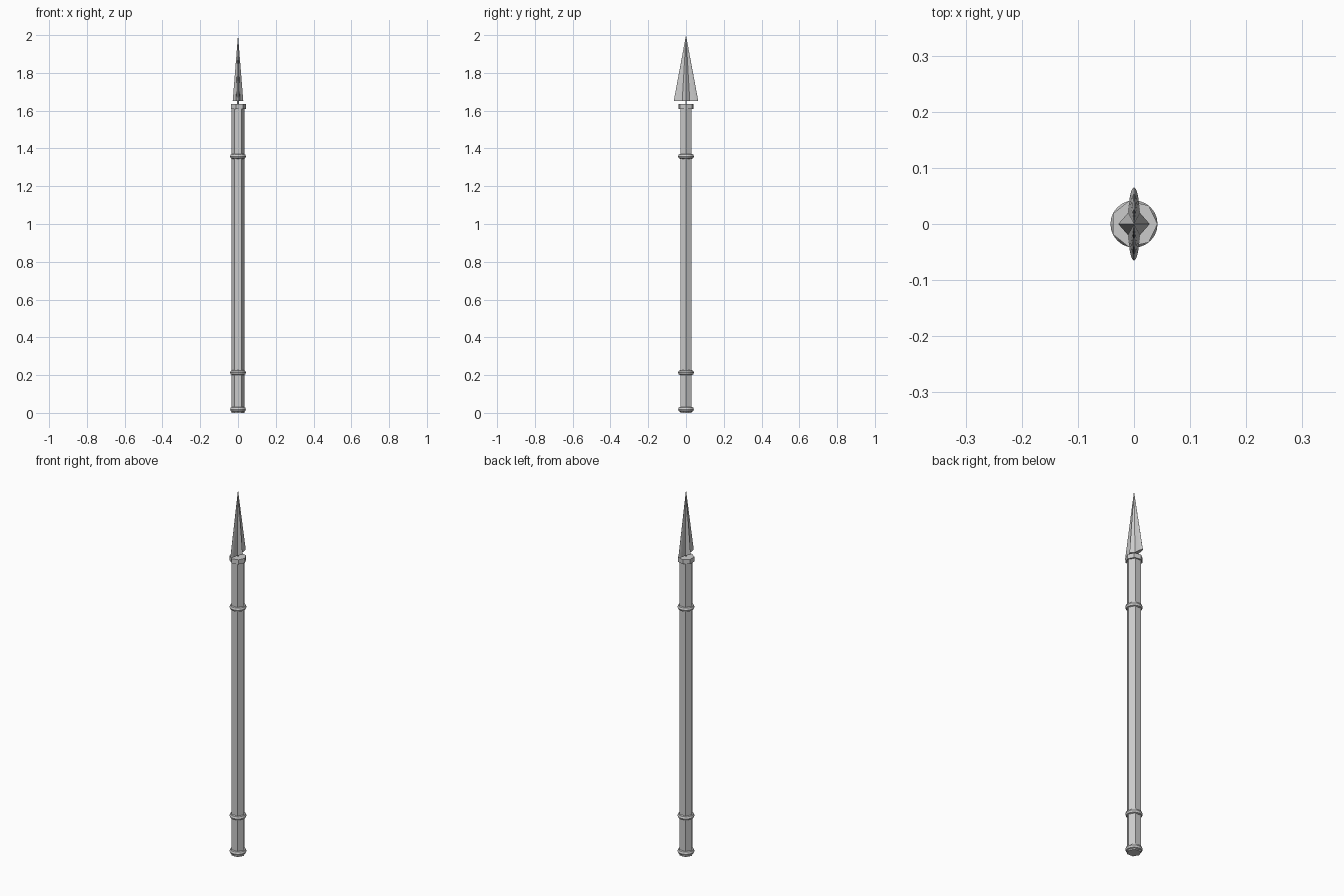
import bpy, math

if "Cube" in bpy.data.objects:
    bpy.data.objects.remove(bpy.data.objects["Cube"])


def cone(name, sides, r1, r2, z0, z1, sx=1.0, sy=1.0, rot=0.0):
    """Straight or tapered prism with its first corner on +x."""
    vs, fs = [], []
    for z, r in ((z0, r1), (z1, r2)):
        if r == 0:
            vs.append((0, 0, z))
        else:
            for i in range(sides):
                a = 2 * math.pi * i / sides + rot
                vs.append((r * sx * math.cos(a), r * sy * math.sin(a), z))
    fs.append(list(range(sides))[::-1])
    for i in range(sides):
        j = (i + 1) % sides
        fs.append([i, j, sides] if r2 == 0 else [i, j, sides + j, sides + i])
    if r2:
        fs.append(list(range(sides, 2 * sides)))
    me = bpy.data.meshes.new(name)
    me.from_pydata(vs, [], fs)
    ob = bpy.data.objects.new(name, me)
    bpy.context.collection.objects.link(ob)
    return ob


# Six-sided shaft
cone("shaft", 6, 0.035, 0.035, 0.0, 1.62)

# Rounded bands around the shaft
for name, z in (("butt_ring", 0.019), ("lower_ring", 0.213), ("upper_ring", 1.358)):
    bpy.ops.mesh.primitive_torus_add(location=(0, 0, z), major_segments=24,
                                     minor_segments=8, major_radius=0.028,
                                     minor_radius=0.014)
    bpy.context.object.name = name

# Collar and thin tang under the blade
cone("collar", 7, 0.042, 0.042, 1.61, 1.635)
cone("tang", 6, 0.004, 0.004, 1.62, 1.66)

# Blade: flat elliptical cone with a four-sided central ridge
cone("blade", 32, 1.0, 0, 1.65, 2.0, 0.011, 0.065)
cone("blade_ridge", 4, 1.0, 0, 1.65, 2.0, 0.028, 0.032)
